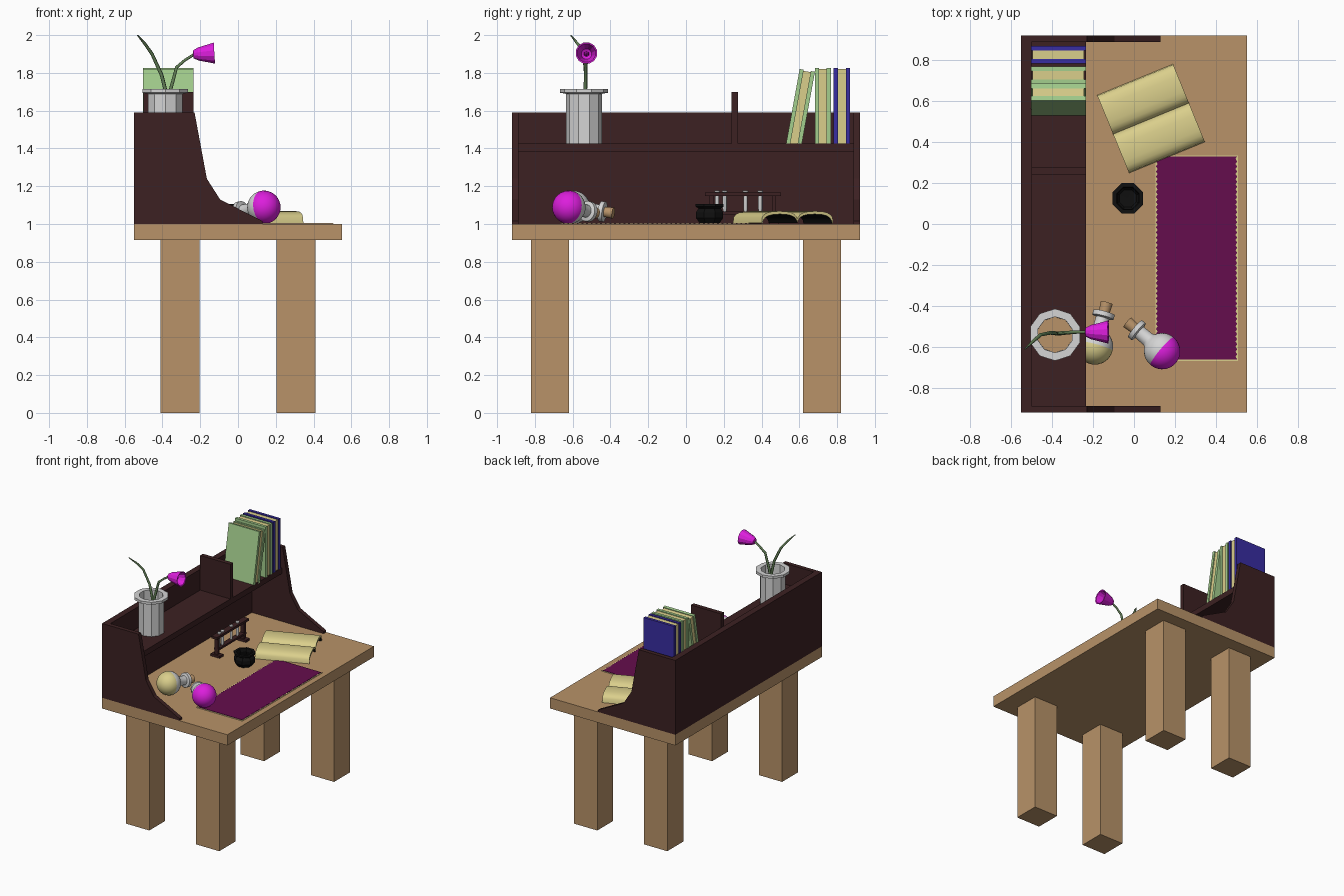
import bpy, bmesh, math
from mathutils import Vector, Matrix

if "Cube" in bpy.data.objects:
    bpy.data.objects.remove(bpy.data.objects["Cube"])


def material(name, rgb):
    m = bpy.data.materials.new(name)
    m.diffuse_color = (*rgb, 1)
    m.use_nodes = True
    m.node_tree.nodes["Principled BSDF"].inputs["Base Color"].default_value = m.diffuse_color
    return m


WOOD = material("light wood", (0.48, 0.29, 0.14))
DARK = material("dark wood", (0.045, 0.015, 0.016))
CREAM = material("cream paper", (0.70, 0.62, 0.26))
PINK = material("magenta", (0.72, 0.013, 0.72))
PURPLE = material("purple cloth", (0.13, 0.004, 0.075))
WHITE = material("pale glass", (0.66, 0.66, 0.66))
BLACK = material("black iron", (0.005, 0.005, 0.005))
GREEN = material("book green", (0.37, 0.62, 0.27))
BLUE = material("book blue", (0.04, 0.026, 0.36))
STEM = material("stem green", (0.12, 0.21, 0.09))


def finish(name, bm, mats, mat=None, smooth=False):
    bmesh.ops.recalc_face_normals(bm, faces=bm.faces)
    me = bpy.data.meshes.new(name)
    bm.to_mesh(me)
    bm.free()
    for m in mats:
        me.materials.append(m)
    ob = bpy.data.objects.new(name, me)
    bpy.context.collection.objects.link(ob)
    if mat:
        ob.matrix_world = mat
    if smooth:
        bpy.context.view_layer.objects.active = ob
        ob.select_set(True)
        bpy.ops.object.shade_smooth_by_angle(angle=math.radians(40))
        ob.select_set(False)
    return ob


def box(name, x, y, z, m, mat=None):
    bm = bmesh.new()
    bmesh.ops.create_cube(bm, size=1)
    for v in bm.verts:
        v.co = [a[0] + (c + 0.5) * (a[1] - a[0]) for a, c in zip((x, y, z), v.co)]
    return finish(name, bm, [m], mat)


def prism(name, pts, offset, m):
    bm = bmesh.new()
    f = bm.faces.new([bm.verts.new(p) for p in pts])
    r = bmesh.ops.extrude_face_region(bm, geom=[f])
    for v in r["geom"]:
        if isinstance(v, bmesh.types.BMVert):
            v.co += Vector(offset)
    return finish(name, bm, [m])


def lathe(name, prof, n, mats, loc, axis=(0, 0, 1), index=None, smooth=False):
    # profile of (radius, height) points turned around an axis
    bm = bmesh.new()
    rings = [[bm.verts.new((r * math.cos((k + .5) * math.tau / n),
                            r * math.sin((k + .5) * math.tau / n), h))
              for k in range(n)] for r, h in prof]
    for i in range(len(prof) - 1):
        for k in range(n):
            j = (k + 1) % n
            f = bm.faces.new((rings[i][k], rings[i][j], rings[i + 1][j], rings[i + 1][k]))
            f.material_index = index(i) if index else 0
    bmesh.ops.remove_doubles(bm, verts=bm.verts, dist=1e-5)
    bmesh.ops.dissolve_degenerate(bm, edges=bm.edges, dist=1e-6)
    rot = Vector(axis).to_track_quat('Z', 'Y').to_matrix().to_4x4()
    return finish(name, bm, mats, Matrix.Translation(loc) @ rot, smooth)


def tube(name, pts, m, radii):
    cu = bpy.data.curves.new(name, 'CURVE')
    cu.dimensions, cu.bevel_depth, cu.bevel_resolution, cu.use_fill_caps = '3D', 1, 1, True
    s = cu.splines.new('POLY')
    s.points.add(len(pts) - 1)
    for p, c, r in zip(s.points, pts, radii):
        p.co, p.radius = (*c, 1), r
    tmp = bpy.data.objects.new(name + "_path", cu)
    bpy.context.collection.objects.link(tmp)
    dg = bpy.context.evaluated_depsgraph_get()
    me = bpy.data.meshes.new_from_object(tmp.evaluated_get(dg))
    bpy.data.objects.remove(tmp)
    me.materials.clear()
    me.materials.append(m)
    bpy.context.collection.objects.link(bpy.data.objects.new(name, me))


# table
box("table_top", (-.55, .55), (-.92, .92), (.915, 1), WOOD)
for sx in (-1, 1):
    for sy in (-1, 1):
        box("table_leg", sorted((sx * .205, sx * .41)), sorted((sy * .62, sy * .82)), (0, .915), WOOD)

# hutch: back, curved sides, shelf, divider
box("hutch_back", (-.55, -.5), (-.92, .92), (1, 1.59), DARK)
side = [(-.55, 1), (-.55, 1.59), (-.23, 1.59), (-.165, 1.24), (-.095, 1.13), (.13, 1.015), (.13, 1)]
for y in (-.92, .887):
    prism("hutch_side", [(x, y, z) for x, z in side], (0, .033, 0), DARK)
box("hutch_shelf", (-.5, -.235), (-.887, .887), (1.38, 1.425), DARK)
box("shelf_divider", (-.5, -.235), (.24, .275), (1.425, 1.70), DARK)


# standing books: two covers and a page block
def book(y0, w, cover, tilt=0.0):
    mat = Matrix.Translation((0, y0, 1.425)) @ Matrix.Rotation(-tilt, 4, 'X')
    t = .022
    box("book_cover", (-.503, -.235), (0, t), (0, .402), cover, mat)
    box("book_cover", (-.503, -.235), (w - t, w), (0, .402), cover, mat)
    box("book_pages", (-.495, -.243), (t, w - t), (0, .396), CREAM, mat)


book(.782, .086, BLUE)
book(.683, .084, GREEN)
book(.53, .082, GREEN, math.radians(10.3))

# flower pot with soil
lathe("flower_pot", [(0, 0), (.095, 0), (.095, .262), (.127, .268), (.127, .288),
                     (.088, .288), (.086, .03), (0, .03)], 10, [WHITE], (-.385, -.54, 1.427))
lathe("pot_soil", [(0, .16), (.087, .16), (.087, .15), (0, .15)], 10, [WOOD], (-.385, -.54, 1.427))

# stems and tulip
tube("leaf_stem", [(-.375, -.535, 1.58), (-.382, -.533, 1.70), (-.405, -.53, 1.79), (-.455, -.54, 1.90),
                   (-.49, -.57, 1.95), (-.532, -.61, 1.999)], STEM, (.01, .01, .01, .009, .008, .003))
tube("flower_stem", [(-.375, -.535, 1.58), (-.36, -.533, 1.70), (-.325, -.53, 1.83), (-.28, -.527, 1.868),
                     (-.232, -.527, 1.898)], STEM, (.01, .01, .009, .008, .008))
lathe("tulip", [(0, 0), (.022, .004), (.036, .03), (.046, .07), (.058, .115),
                (.05, .112), (.038, .07), (.028, .03), (0, .015)], 12, [PINK],
      (-.24, -.527, 1.898), (1, 0, .06))
lathe("tulip_heart", [(0, 0), (.015, .01), (.012, .06), (0, .075)], 6, [PINK],
      (-.228, -.527, 1.9), (1, 0, .06))

# open book: two arched sheets, dark underneath
bm = bmesh.new()
N = 10
outer, inner = [], []
for half in (-1, 1):
    for i in range(N + 1):
        a = math.pi * i / N
        w = half * .1025 - .1025 * math.copysign(abs(math.cos(a)) ** .8, math.cos(a))
        h = math.sin(a) ** .6 if 0 < i < N else 0
        lo = .022 if (half < 0 and i == N) or (half > 0 and i == 0) else .004
        outer.append((w, lo + (.068 - lo) * h))
        inner.append((w * .97, max(.002, lo + (.068 - lo) * h - .016)))
rows = [[[bm.verts.new((u, w, h)) for w, h in prof] for u in (-.2, .2)] for prof in (outer, inner)]
for i in range(len(outer) - 1):
    for s in (0, 1):
        a, b = rows[s]
        f = bm.faces.new((a[i], a[i + 1], b[i + 1], b[i]))
        f.material_index = s
    for e in (0, 1):
        a, b = rows[0][e], rows[1][e]
        bm.faces.new((a[i], a[i + 1], b[i + 1], b[i]))
bmesh.ops.remove_doubles(bm, verts=bm.verts, dist=1e-5)
finish("open_book", bm, [CREAM, BLACK],
       Matrix.Translation((.083, .514, 1)) @ Matrix.Rotation(math.radians(22.3), 4, 'Z'), True)

# cloth with a jagged edge on a cream backing
box("cloth_backing", (.104, .506), (-.667, .335), (1, 1.003), CREAM)
edge = [(.503 - .008 * (i % 2), -.66 + .99 * i / 80) for i in range(81)]
edge += [(.611 - x - .001, y) for x, y in reversed(edge)]
prism("cloth", [(x, y, 1.003) for x, y in edge], (0, 0, .003), PURPLE)

# cauldron
lathe("cauldron", [(0, 0), (.055, 0), (.078, .03), (.078, .06), (.064, .08), (.08, .09), (.08, .103),
                   (.06, .103), (.055, .08), (.066, .05), (.045, .02), (0, .018)], 8, [BLACK],
      (-.03, .125, 1.002))

# test tube rack under the shelf
for y in (.125, .455):
    box("rack_post", (-.295, -.265), (y, y + .022), (1.015, 1.15), DARK)
    box("rack_foot", (-.32, -.24), (y - .012, y + .034), (1, 1.018), DARK)
box("rack_top_bar", (-.305, -.255), (.1, .502), (1.148, 1.166), DARK)
box("rack_low_bar", (-.3, -.26), (.125, .477), (1.05, 1.065), DARK)
for y in (.165, .205, .315, .393):
    lathe("test_tube", [(0, 0), (.009, .006), (.011, .02), (.011, .108), (.015, .11), (.015, .117),
                        (0, .117)], 10, [WHITE], (-.28, y, 1.06), smooth=True)


# round flasks lying on the table: liquid half, glass half and neck, cork
def flask(name, x, y, direction, liquid):
    R = .0885
    ball = [(R * math.sin(t), -R * math.cos(t)) for t in (math.pi * i / 20 for i in range(18))]
    prof = ball + [(.035, .09), (.034, .145), (.054, .15), (.054, .173), (.03, .175), (0, .175)]
    axis = Vector((*direction, -.14)).normalized()
    loc = Vector((x, y, 1 + R))
    lathe(name, prof, 24, [liquid, WHITE], loc, axis, lambda i: 0 if i < 10 else 1, True)
    lathe(name + "_cork", [(0, .17), (.027, .17), (.031, .222), (0, .222)], 12, [WOOD], loc, axis, None, True)


flask("magenta_flask", .137, -.62, (-.77, .64), PINK)
flask("cream_flask", -.19, -.597, (.26, .97), CREAM)
